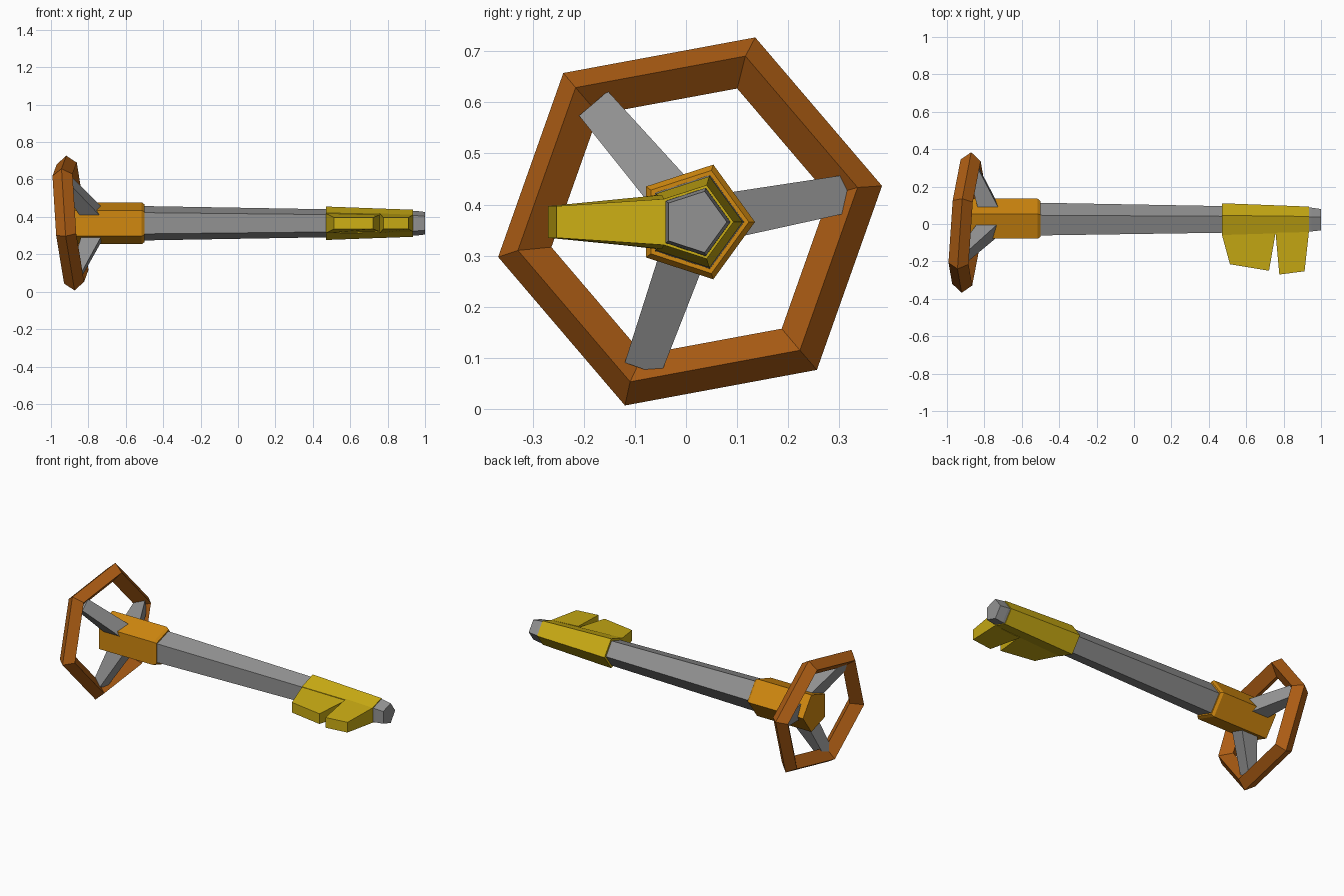
import bpy, bmesh
from math import sin, cos, pi, radians
from mathutils import Vector

cube = bpy.data.objects.get("Cube")
if cube:
    bpy.data.objects.remove(cube, do_unlink=True)


def material(name, rgb):
    m = bpy.data.materials.new(name)
    m.use_nodes = True
    m.diffuse_color = (*rgb, 1)
    m.node_tree.nodes["Principled BSDF"].inputs["Base Color"].default_value = (*rgb, 1)
    return m


steel = material("steel grey", (0.29, 0.29, 0.29))
gold = material("gold yellow", (0.60, 0.42, 0.007))
amber = material("amber", (0.64, 0.25, 0.005))
bronze = material("bronze brown", (0.42, 0.11, 0.007))

CENTRE = Vector((0, 0.017, 0.366))


def loft(name, mat, sections, closed=False):
    """Skin a list of equal-length point loops; cap the ends unless closed."""
    bm = bmesh.new()
    loops = [[bm.verts.new(p) for p in s] for s in sections]
    n = len(loops[0])
    pairs = list(zip(loops, loops[1:]))
    if closed:
        pairs.append((loops[-1], loops[0]))
    else:
        bm.faces.new(loops[0])
        bm.faces.new(loops[-1])
    for a, b in pairs:
        for i in range(n):
            j = (i + 1) % n
            bm.faces.new((a[i], a[j], b[j], b[i]))
    bmesh.ops.recalc_face_normals(bm, faces=bm.faces)
    mesh = bpy.data.meshes.new(name)
    bm.to_mesh(mesh)
    bm.free()
    mesh.materials.append(mat)
    obj = bpy.data.objects.new(name, mesh)
    bpy.context.collection.objects.link(obj)
    return obj


def radial(angle):
    return Vector((0, cos(angle), sin(angle)))


def pentagon(x, r):
    return [CENTRE + Vector((x, 0, 0)) + radial(2 * pi * i / 5) * r for i in range(5)]


def prism(name, mat, stations):
    return loft(name, mat, [pentagon(x, r) for x, r in stations])


# Five-sided shaft, grip collar and the sleeve that carries the teeth
prism("shaft", steel, [(-0.80, 0.102), (0.95, 0.070), (1.0, 0.063)])
prism("collar", amber, [(-0.88, 0.118), (-0.515, 0.118), (-0.50, 0.106)])
prism("bit_sleeve", gold, [(0.47, 0.094), (0.935, 0.076)])


# Teeth taper outward from the flat front side of the sleeve
def tooth(name, base, tip):
    def section(points, half):
        return [(x, y, CENTRE.z + s * h) for (x, y), h, s in
                zip((points[0], points[1], points[1], points[0]),
                    (half[0], half[1], half[1], half[0]), (-1, -1, 1, 1))]
    loft(name, gold, [section(base, (0.053, 0.045)), section(tip, (0.031, 0.031))])


tooth("inner_tooth", ((0.47, -0.057), (0.757, -0.047)), ((0.513, -0.215), (0.722, -0.25)))
tooth("outer_tooth", ((0.757, -0.047), (0.935, -0.043)), ((0.777, -0.27), (0.912, -0.253)))

# Tilted six-sided ring with a diamond cross-section
hub = Vector((-0.896, 0.008, 0.367))
normal = Vector((1, -0.085, 0.092)).normalized()
START = radians(10.5)
profile = [(0.382, 0), (0.338, 0.054), (0.276, 0), (0.338, -0.054)]


def on_ring(angle):
    d = radial(angle)
    d.x = -(normal.y * d.y + normal.z * d.z) / normal.x
    return d


loft("ring", bronze,
     [[hub + on_ring(START + i * pi / 3) * r + normal * h for r, h in profile]
      for i in range(6)], closed=True)

# Three wedge spokes run from the collar to alternate ring corners
for k in range(3):
    a = START + k * 2 * pi / 3
    out, side = radial(a), radial(a + pi / 2)
    rim = hub.x + on_ring(a).x * 0.3

    def spoke_section(r, front, back, half):
        mid = CENTRE + out * r
        return [mid + side * s * half + Vector((x, 0, 0))
                for s, x in ((-1, front), (1, front), (1, back), (-1, back))]

    loft(f"spoke_{k + 1}", steel,
         [spoke_section(0.06, -0.715, -0.83, 0.045),
          spoke_section(0.305, rim + 0.035, rim - 0.02, 0.037)])
